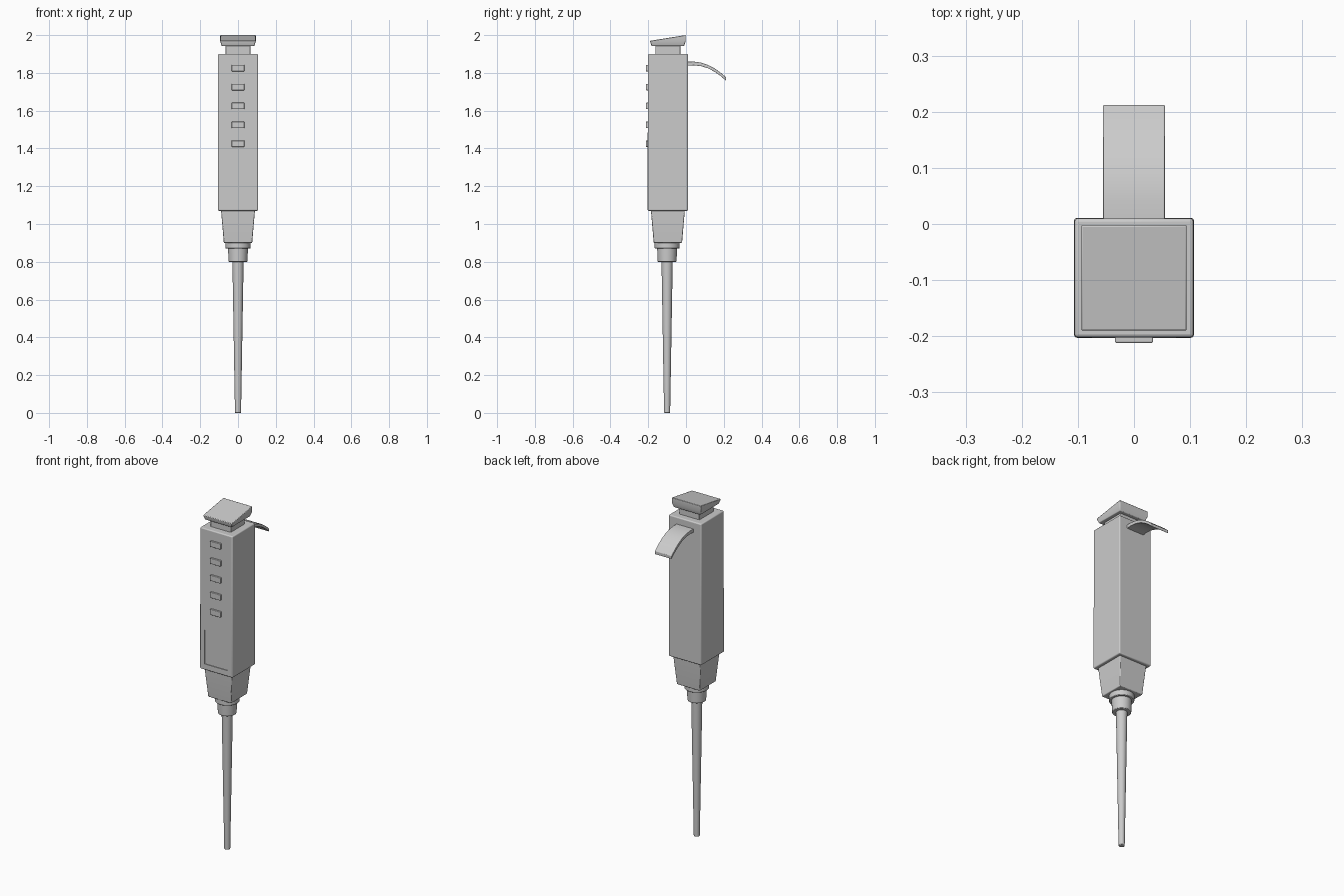
import bpy, bmesh, math

if "Cube" in bpy.data.objects:
    bpy.data.objects.remove(bpy.data.objects["Cube"])

CY = -0.096  # y of the main axis


def finish(name, bm, bevel=0.0, segs=3):
    bmesh.ops.recalc_face_normals(bm, faces=bm.faces)
    me = bpy.data.meshes.new(name)
    bm.to_mesh(me)
    bm.free()
    ob = bpy.data.objects.new(name, me)
    bpy.context.collection.objects.link(ob)
    if bevel:
        m = ob.modifiers.new("bevel", 'BEVEL')
        m.width, m.segments, m.limit_method = bevel, segs, 'ANGLE'
    bpy.context.view_layer.objects.active = ob
    ob.select_set(True)
    bpy.ops.object.shade_smooth_by_angle(angle=math.radians(35))
    ob.select_set(False)
    return ob


def loft(name, sections, sides=4, bevel=0.0, segs=3, cy=CY):
    """Stack of regular sections (half width, z); four sides gives a square."""
    bm = bmesh.new()
    rings = []
    for r, z in sections:
        if sides == 4:
            pts = [(-r, -r), (r, -r), (r, r), (-r, r)]
        else:
            pts = [(r * math.cos(2 * math.pi * i / sides),
                    r * math.sin(2 * math.pi * i / sides)) for i in range(sides)]
        rings.append([bm.verts.new((x, y + cy, z)) for x, y in pts])
    for a, b in zip(rings, rings[1:]):
        for i in range(sides):
            j = (i + 1) % sides
            bm.faces.new((a[i], a[j], b[j], b[i]))
    bm.faces.new(rings[0][::-1])
    bm.faces.new(rings[-1])
    return finish(name, bm, bevel, segs)


def extrude_x(name, profile, hw, bevel=0.0):
    """Extrude a closed (y, z) profile across x."""
    bm = bmesh.new()
    f = bm.faces.new([bm.verts.new((-hw, y, z)) for y, z in profile])
    res = bmesh.ops.extrude_face_region(bm, geom=[f])
    vs = [v for v in res['geom'] if isinstance(v, bmesh.types.BMVert)]
    bmesh.ops.translate(bm, verts=vs, vec=(2 * hw, 0, 0))
    return finish(name, bm, bevel)


def box(name, y0, y1, z0, z1, hw, bevel=0.0):
    return extrude_x(name, [(y0, z0), (y1, z0), (y1, z1), (y0, z1)], hw, bevel)


# Handle body with a shallow display recess
body = loft("handle_body", [(0.107, 1.07), (0.106, 1.90)])
cutter = box("display_cutter", -0.25, -0.199, 1.105, 1.305, 0.075)
cutter.hide_render = True
cutter.hide_viewport = True
cut = body.modifiers.new("display", 'BOOLEAN')
cut.operation, cut.object, cut.solver = 'DIFFERENCE', cutter, 'EXACT'
bev = body.modifiers.new("bevel", 'BEVEL')
bev.width, bev.segments, bev.limit_method = 0.006, 3, 'ANGLE'
# the bevel comes first so the recess stays crisp
body.modifiers.move(body.modifiers.find("bevel"), 0)

# Row of buttons on the front
for i in range(5):
    z = 1.825 - 0.1 * i
    box(f"button_{i + 1}", -0.212, -0.195, z - 0.017, z + 0.017, 0.034, 0.003)

# Plunger neck and sloped cap
loft("plunger_neck", [(0.066, 1.88), (0.066, 1.95)], bevel=0.004)
cap = loft("plunger_cap", [(0.086, 1.942), (0.094, 1.966), (0.094, 2.0)])
for v in cap.data.vertices:
    if v.co.z > 1.99 and v.co.y < CY:
        v.co.z = 1.970
b = cap.modifiers.new("bevel", 'BEVEL')
b.width, b.segments, b.limit_method = 0.003, 2, 'ANGLE'

# Tapered lower housing, stepped collars and long tip
loft("lower_housing", [(0.089, 1.08), (0.089, 1.065), (0.075, 0.90)], bevel=0.004)
loft("upper_collar", [(0.066, 0.91), (0.066, 0.87)], 32, 0.003, 2, -0.10)
loft("lower_collar", [(0.053, 0.88), (0.050, 0.80)], 32, 0.003, 2, -0.10)
loft("tip", [(0.030, 0.82), (0.016, 0.0)], 32, 0.003, 2, -0.10)

# Curved finger hook at the back
path = [(-0.005, 1.848), (0.04, 1.850), (0.08, 1.845), (0.115, 1.834),
        (0.15, 1.816), (0.18, 1.795), (0.212, 1.768)]
t = [0.011, 0.010, 0.0095, 0.009, 0.009, 0.009, 0.009]
upper = [(y, z + h) for (y, z), h in zip(path, t)]
lower = [(y, z - h) for (y, z), h in zip(path, t)]
extrude_x("finger_hook", upper + lower[::-1], 0.055, 0.002)
